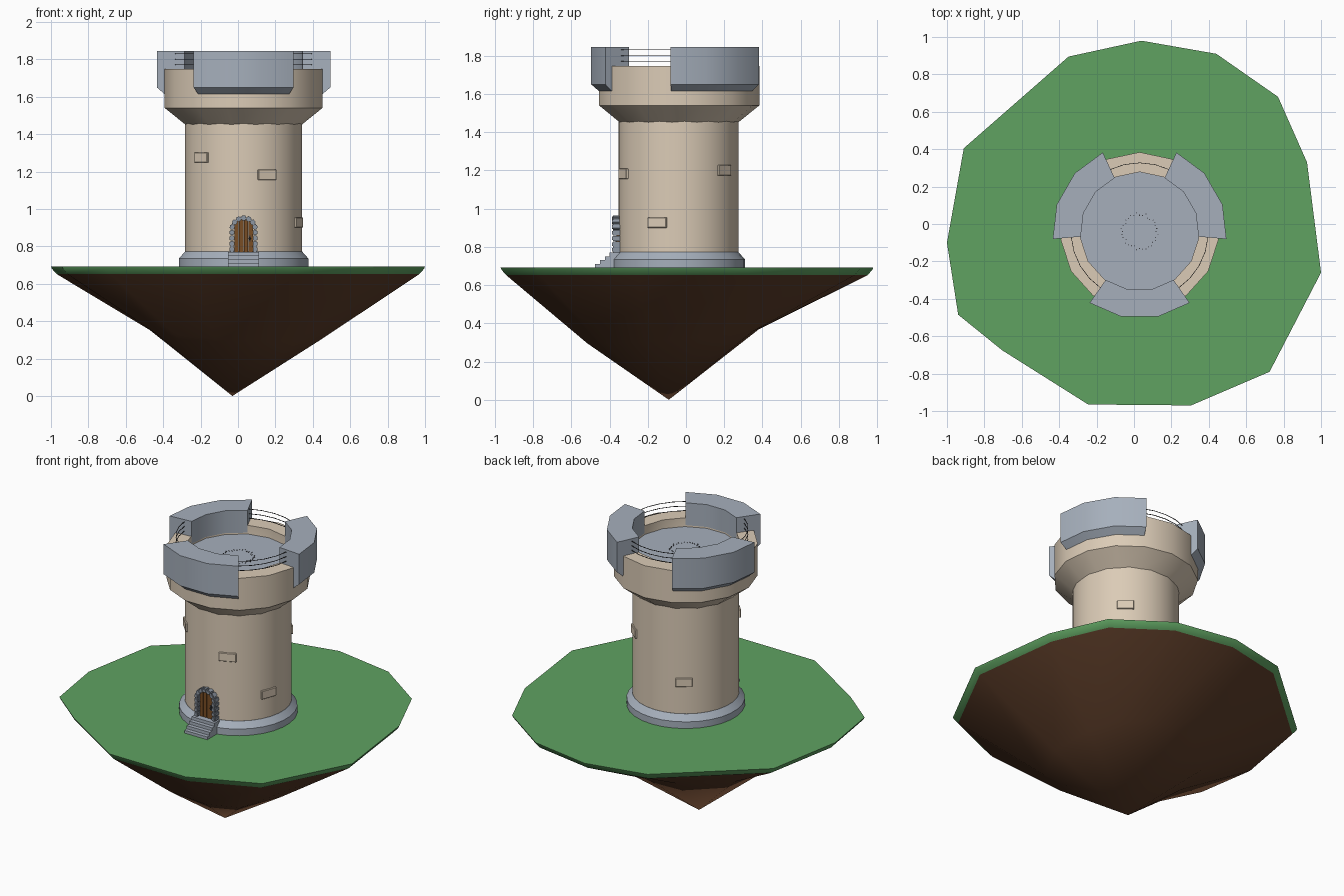
import bpy, bmesh, math, random
from mathutils import Matrix, Vector

if "Cube" in bpy.data.objects:
    bpy.data.objects.remove(bpy.data.objects["Cube"])

random.seed(3)
CX, CY = 0.03, -0.04          # tower axis
rad = math.radians


def material(name, col):
    m = bpy.data.materials.new(name)
    m.diffuse_color = (*col, 1)
    m.use_nodes = True
    m.node_tree.nodes["Principled BSDF"].inputs["Base Color"].default_value = m.diffuse_color
    return m


GREY = material("blue_grey_stone", (0.38, 0.43, 0.50))
TAN = material("tan_wall", (0.71, 0.60, 0.47))
GREEN = material("grass", (0.115, 0.36, 0.12))
BROWN = material("earth", (0.11, 0.047, 0.022))
WOOD = material("door_wood", (0.19, 0.075, 0.018))
STONE = material("door_stone", (0.27, 0.31, 0.37))
DARK = material("dark_metal", (0.04, 0.04, 0.045))


def finish(name, bm, *mats, smooth=True):
    bmesh.ops.recalc_face_normals(bm, faces=bm.faces)
    me = bpy.data.meshes.new(name)
    bm.to_mesh(me)
    bm.free()
    for m in mats:
        me.materials.append(m)
    ob = bpy.data.objects.new(name, me)
    bpy.context.collection.objects.link(ob)
    if smooth:
        bpy.ops.object.select_all(action='DESELECT')
        bpy.context.view_layer.objects.active = ob
        ob.select_set(True)
        bpy.ops.object.shade_smooth_by_angle(angle=rad(30))
    return ob


def sweep(bm, profile, angles, ring=True):
    """Sweep a closed (radius, z) profile about the tower axis."""
    cols = [[bm.verts.new((CX + r * math.cos(rad(a)), CY + r * math.sin(rad(a)), z))
             for r, z in profile] for a in angles]
    n, k = len(cols), len(profile)
    for i in range(n if ring else n - 1):
        a, b = cols[i], cols[(i + 1) % n]
        for j in range(k):
            bm.faces.new((a[j], b[j], b[(j + 1) % k], a[(j + 1) % k]))
    if not ring:
        bm.faces.new(cols[0])
        bm.faces.new(cols[-1])


def box(bm, size, mat):
    bmesh.ops.create_cube(bm, size=1, matrix=mat @ Matrix.Diagonal((*size, 1)))


# floating island: grass slab over an earth cone
rim = [(.04, .98), (.44, .91), (.77, .68), (.925, .33), (1, -.26), (.725, -.79), (.305, -.97),
       (-.245, -.965), (-.705, -.675), (-.94, -.485), (-1, -.1), (-.91, .405), (-.35, .895)]
bm = bmesh.new()
levels = [[bm.verts.new((x, y, .692)) for x, y in rim],
          [bm.verts.new((x * .995, y * .995, .68)) for x, y in rim],
          [bm.verts.new((x * .97, y * .97, .652)) for x, y in rim],
          [bm.verts.new((x * .46 - .01, y * .46 - .07, .335 - .02 * x + .035 * y)) for x, y in rim]]
tip = bm.verts.new((-.03, -.09, 0))
bm.faces.new(levels[0])
n = len(rim)
for lv in range(3):
    for i in range(n):
        j = (i + 1) % n
        f = bm.faces.new((levels[lv][i], levels[lv][j], levels[lv + 1][j], levels[lv + 1][i]))
        f.material_index = 1 if lv == 2 else 0
for i in range(n):
    bm.faces.new((levels[3][i], levels[3][(i + 1) % n], tip)).material_index = 1
finish("island", bm, GREEN, BROWN)

# tower: plinth, wall and flared crown
round30 = [90 + 12 * i for i in range(30)]
round15 = [90 + 24 * i for i in range(15)]
bm = bmesh.new()
sweep(bm, [(.348, .685), (.348, .735), (.315, .772), (.30, .772), (.30, .685)], round30)
finish("plinth", bm, GREY)
bm = bmesh.new()
sweep(bm, [(.314, .76), (.314, 1.46), (.29, 1.46), (.29, .76)], round30)
finish("tower_wall", bm, TAN)
bm = bmesh.new()
sweep(bm, [(.312, 1.45), (.424, 1.54), (.424, 1.747), (.318, 1.747), (.318, 1.66), (.28, 1.45)], round15)
finish("crown", bm, TAN)

# roof floor
bm = bmesh.new()
bmesh.ops.create_circle(bm, cap_ends=True, segments=15, radius=.325,
                        matrix=Matrix.Translation((CX, CY, 1.69)) @ Matrix.Rotation(rad(90), 4, 'Z'))
finish("roof_floor", bm, GREY)

# three battlements, with thin rails in the gaps between them
block = [(.316, 1.70), (.316, 1.845), (.466, 1.845), (.466, 1.65), (.425, 1.615), (.41, 1.70)]
bm, rails = bmesh.new(), bmesh.new()
for c in (-90, 30, 150):
    sweep(bm, block, [c + d for d in (-35, -12, 12, 35)], ring=False)
    for z in (1.77, 1.80, 1.83):
        w = .0015
        sweep(rails, [(.367 - w, z - w), (.367 + w, z - w), (.367 + w, z + w), (.367 - w, z + w)],
              [c + 60 + d for d in range(-26, 27, 13)], ring=False)
finish("battlements", bm, GREY)
finish("gap_rails", rails, DARK, smooth=False)

# ring of tiny marks on the roof floor
bm = bmesh.new()
for i in range(36):
    a, r = rad(i * 10), .092 + random.uniform(-.01, .01)
    box(bm, (.006, .004, .004), Matrix.Translation((CX + r * math.cos(a), CY + r * math.sin(a), 1.691))
        @ Matrix.Rotation(a, 4, 'Z'))
finish("floor_marks", bm, DARK, smooth=False)

# bricks standing slightly proud of the wall: (angle, height, width)
bm = bmesh.new()
for a, z, w in ((-66.5, 1.183, .105), (-136, 1.275, .1), (-20.5, .927, .105), (50, 1.2, .1), (123, .975, .1)):
    box(bm, (.03, w, .055), Matrix.Translation((CX, CY, z)) @ Matrix.Rotation(rad(a), 4, 'Z')
        @ Matrix.Translation((.306, 0, 0)))
bmesh.ops.bevel(bm, geom=bm.edges[:], offset=.003, segments=1, affect='EDGES')
finish("wall_bricks", bm, TAN, smooth=False)

# door of four planks under an arch
ZA, RI = .89, .056
bm = bmesh.new()
for i in range(4):
    x0, x1 = -.05 + .025 * i + .001, -.05 + .025 * (i + 1) - .001
    top = [(x, ZA + math.sqrt(RI * RI - x * x)) for x in (x1, (x0 + x1) / 2, x0)]
    f = bm.faces.new([bm.verts.new((CX + x, -.364, z)) for x, z in [(x0, .765), (x1, .765)] + top])
    res = bmesh.ops.extrude_face_region(bm, geom=[f])
    for v in res["geom"]:
        if isinstance(v, bmesh.types.BMVert):
            v.co.y = -.33
finish("door_planks", bm, WOOD, smooth=False)

# door handle
bm = bmesh.new()
box(bm, (.009, .006, .03), Matrix.Translation((CX + .033, -.366, .842)))
bmesh.ops.create_uvsphere(bm, u_segments=8, v_segments=6, radius=.006,
                          matrix=Matrix.Translation((CX + .033, -.372, .842)))
finish("door_handle", bm, DARK)

# stone door frame: two jambs and an arch
bm = bmesh.new()
RM = .062
for s in (-1, 1):
    for k in range(4):
        box(bm, (.026, .05, .028), Matrix.Translation((CX + s * RM, -.362, .784 + .03 * k)))
for k in range(7):
    a = rad(180 * (k + .5) / 7)
    box(bm, (.026, .05, .028), Matrix.Translation((CX + RM * math.cos(a), -.362, ZA + RM * math.sin(a)))
        @ Matrix.Rotation(-a, 4, 'Y'))
bmesh.ops.bevel(bm, geom=bm.edges[:], offset=.005, segments=2, affect='EDGES')
finish("door_frame", bm, STONE)

# entrance steps
bm = bmesh.new()
for k in range(4):
    y0, zt = -.475 + .025 * k, .71 + .02 * k
    box(bm, (.165, -.33 - y0, .02), Matrix.Translation((CX, (y0 - .33) / 2, zt - .01)))
finish("entrance_steps", bm, GREY, smooth=False)
